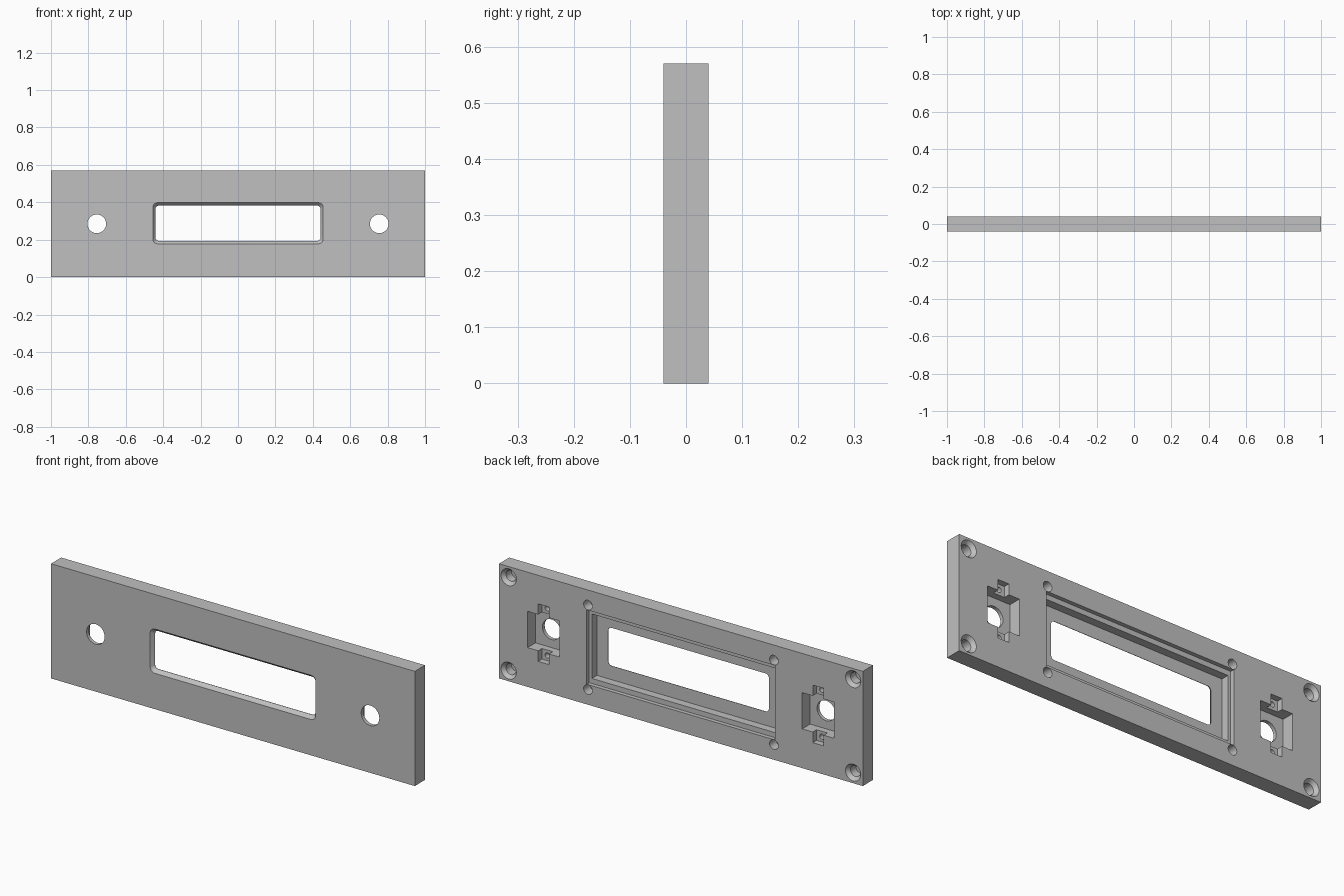
import bpy, bmesh, math

if "Cube" in bpy.data.objects:
    bpy.data.objects.remove(bpy.data.objects["Cube"])

T = 0.04      # half thickness
H = 0.57      # height
MID = H / 2


def circle(r, n=32):
    return [(r * math.cos(2 * math.pi * i / n), r * math.sin(2 * math.pi * i / n)) for i in range(n)]


def rect(hx, hz, r=0.0, n=6):
    if r == 0:
        return [(hx, hz), (-hx, hz), (-hx, -hz), (hx, -hz)]
    pts = []
    for q, (sx, sz) in enumerate(((1, 1), (-1, 1), (-1, -1), (1, -1))):
        for i in range(n + 1):
            a = math.pi / 2 * (q + i / n)
            pts.append((sx * (hx - r) + r * math.cos(a), sz * (hz - r) + r * math.sin(a)))
    return pts


def loft(name, x, z, sections):
    """Closed solid through outlines given as (y, outline)."""
    bm = bmesh.new()
    rings = [[bm.verts.new((x + px, y, z + pz)) for px, pz in pts] for y, pts in sections]
    n = len(rings[0])
    for a, b in zip(rings, rings[1:]):
        for i in range(n):
            j = (i + 1) % n
            bm.faces.new((a[i], a[j], b[j], b[i]))
    bm.faces.new(rings[0])
    bm.faces.new(rings[-1])
    bmesh.ops.recalc_face_normals(bm, faces=bm.faces)
    me = bpy.data.meshes.new(name)
    bm.to_mesh(me)
    bm.free()
    ob = bpy.data.objects.new(name, me)
    bpy.context.collection.objects.link(ob)
    return ob


def pocket(name, x, z, outline, depth):
    """Straight cutter entering from the back face."""
    return loft(name, x, z, [(T - depth, outline), (T + 0.02, outline)])


# Plate
plate = loft("faceplate", 0, MID, [(-T, rect(1, MID)), (T, rect(1, MID))])
grey = bpy.data.materials.new("grey")
grey.diffuse_color = (0.527, 0.527, 0.527, 1)
grey.use_nodes = True
grey.node_tree.nodes["Principled BSDF"].inputs["Base Color"].default_value = grey.diffuse_color
plate.data.materials.append(grey)

# Stepped display recess on the back
cutters = [
    pocket("recess_outer", 0, MID, rect(0.518, 0.185), 0.02),
    pocket("recess_inner", 0, MID, rect(0.503, 0.16), 0.06),
]

# Display window with bevelled front edge
cutters.append(loft("window", 0, 0.288, [
    (-T - 0.01, rect(0.4625, 0.1175, 0.03)),
    (-T, rect(0.455, 0.11, 0.025)),
    (-T + 0.018, rect(0.4415, 0.0945, 0.018)),
    (0.0, rect(0.4415, 0.0945, 0.018))]))

for s in (-1, 1):
    # Button pocket, its side slots and the round opening
    x = s * 0.755
    cutters.append(pocket("button_pocket", x, MID, rect(0.088, 0.09), 0.062))
    cutters.append(pocket("button_slot", x, MID, rect(0.03, 0.143), 0.03))
    cutters.append(loft("button_hole", x, MID, [(-T - 0.02, circle(0.05)), (0, circle(0.05))]))
    for t in (-1, 1):
        # Pilot holes in the slots
        cutters.append(pocket("pilot_hole", x, MID + t * 0.117, circle(0.013, 20), 0.055))
        # Display mounting holes
        cutters.append(pocket("display_screw_hole", s * 0.511, MID + t * 0.21, circle(0.024, 24), 0.05))
        # Countersunk corner holes
        cutters.append(loft("corner_hole", s * 0.947, MID + t * 0.232, [
            (T - 0.06, circle(0.027)), (T - 0.018, circle(0.027)),
            (T, circle(0.042)), (T + 0.01, circle(0.05))]))

# Cut everything out
bpy.context.view_layer.objects.active = plate
plate.select_set(True)
for c in cutters:
    c.hide_render = True
    m = plate.modifiers.new("cut", 'BOOLEAN')
    m.operation = 'DIFFERENCE'
    m.solver = 'EXACT'
    m.object = c
    bpy.ops.object.modifier_apply(modifier=m.name)
for c in cutters:
    bpy.data.objects.remove(c, do_unlink=True)

bpy.ops.object.shade_smooth_by_angle(angle=math.radians(25))
